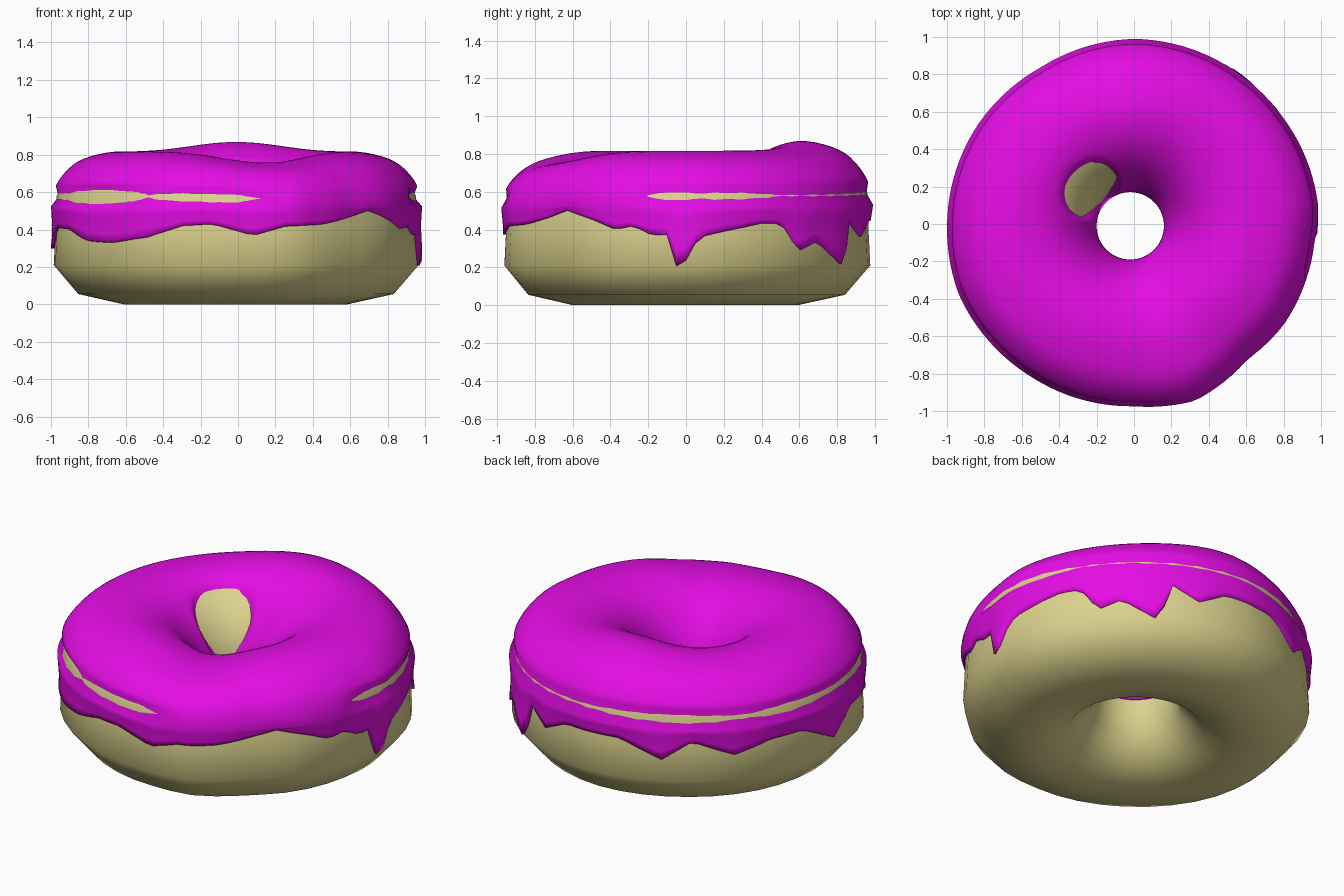
import bpy
from math import sin, cos, radians, exp, hypot

if "Cube" in bpy.data.objects:
    bpy.data.objects.remove(bpy.data.objects["Cube"])

# Ring cross-section (radius, height): bottom, up the outside, over the top, down the hole
PROFILE = [(.60, 0), (.85, .055), (.985, .21), (.975, .40), (.97, .58), (.91, .69), (.80, .765),
           (.60, .797), (.41, .74), (.27, .60), (.20, .41), (.25, .20), (.38, .06)]
N = len(PROFILE)

# (angle in degrees, value) keys around the ring
RADIUS = [(-180, 1), (-158, 1.01), (-124, .985), (-90, .975), (-71, 1.0), (-50, .945), (-34, .965), (-6, .97),
          (5, .99), (35, .98), (52, .98), (90, .99), (121, .975), (148, .99), (180, 1)]
DRIP = [(-180, .30), (-168, .41), (-155, .40), (-145, .34), (-134, .33), (-120, .36), (-108, .42), (-98, .43),
        (-85, .37), (-75, .42), (-62, .43), (-52, .46), (-42, .50), (-31, .45), (-23, .40), (-17, .42),
        (-11, .37), (-6, .37), (-4, .27), (-2, .15), (0, .24), (4, .36), (12, .39), (24, .43), (32, .43), (38, .29),
        (46, .34), (58, .21), (63, .44), (72, .36), (82, .44), (103, .44), (117, .34), (127, .45),
        (141, .36), (154, .42), (166, .42), (180, .30)]
GAP = [(-180, .012), (-160, .015), (-152, .04), (-140, .07), (-128, .035), (-120, .006), (-112, .02),
       (-92, .025), (-80, -.005), (-72, -.02), (-18, -.02), (-12, .006), (-4, .018), (18, .015), (32, .003),
       (60, .004), (90, .006), (105, .014), (125, .022), (145, .008), (160, .025), (180, .012)]


def lerp_keys(keys, x):
    for (a, u), (b, v) in zip(keys, keys[1:]):
        if x <= b:
            return u + (v - u) * max(0, x - a) / (b - a)
    return keys[-1][1]


def bump(x, centre, width):
    d = (x - centre + 180) % 360 - 180
    return exp(-(d / width) ** 2)


def section(t):
    # smooth spline through the cross-section
    i = int(t // 1)
    f = t - i
    p = [PROFILE[(i + k) % N] for k in (-1, 0, 1, 2)]
    return [.5 * (2 * b + (c - a) * f + (2 * a - 5 * b + 4 * c - d) * f * f + (3 * b - a - 3 * c + d) * f ** 3)
            for a, b, c, d in zip(*p)]


def point(deg, t, off=0):
    r, z = section(t)
    (r0, z0), (r1, z1) = section(t - .05), section(t + .05)
    l = hypot(r1 - r0, z1 - z0)
    r, z = r + off * (z1 - z0) / l, z - off * (r1 - r0) / l
    w = max(0, min(1, (r - .2) / .8))
    r *= 1 + (lerp_keys(RADIUS, deg) - 1) * w
    lump = .047 * bump(deg, 90, 30) - .055 * bump(deg, -75, 30)
    z += lump * max(0, z / .8) ** 4
    a = radians(deg)
    return (r * cos(a) - .02 * (1 - w), r * sin(a) - .01 * (1 - w), z)


def ring_mesh(name, columns, closed, colour):
    n, m = len(columns), len(columns[0])
    verts = [v for c in columns for v in c]
    faces = [(i * m + j, (i + 1) % n * m + j, (i + 1) % n * m + (j + 1) % m, i * m + (j + 1) % m)
             for i in range(n) for j in range(m if closed else m - 1)]
    me = bpy.data.meshes.new(name)
    me.from_pydata(verts, [], faces)
    me.polygons.foreach_set("use_smooth", [True] * len(faces))
    mat = bpy.data.materials.new(name)
    mat.diffuse_color = colour
    mat.use_nodes = True
    mat.node_tree.nodes["Principled BSDF"].inputs["Base Color"].default_value = mat.diffuse_color
    me.materials.append(mat)
    ob = bpy.data.objects.new(name, me)
    bpy.context.collection.objects.link(ob)


# Dough ring
angles = [-180 + 9 * i for i in range(40)]
ring_mesh("dough", [[point(a, t) for t in range(N)] for a in angles], True, (.72, .65, .27, 1))

# Icing: dripping skirt, thin seam at the widest part, top, bare patch inside the hole
HEIGHT_TO_T = [(.055, 1), (.21, 2), (.40, 3), (.58, 4)]
columns = []
for i in range(120):
    a = -180 + 3 * i
    t0 = lerp_keys(HEIGHT_TO_T, lerp_keys(DRIP, a))
    col = [point(a, t0, -.02)]
    col += [point(a, t0 + (3.65 - t0) * k / 4, .012 + .003 * k) for k in range(5)]
    col.append(point(a, 4, -lerp_keys(GAP, a)))
    for k in range(27):
        t = 4.35 + k * .222
        e = ((a - 138) / 32) ** 2 + ((t - 8.95) / 1.0) ** 2
        col.append(point(a, t, .02 - .045 * max(0, min(1, (1.25 - e) * 2))))
    col.append(point(a, 10.15, -.02))
    columns.append(col)
ring_mesh("icing", columns, False, (.78, .004, .78, 1))
